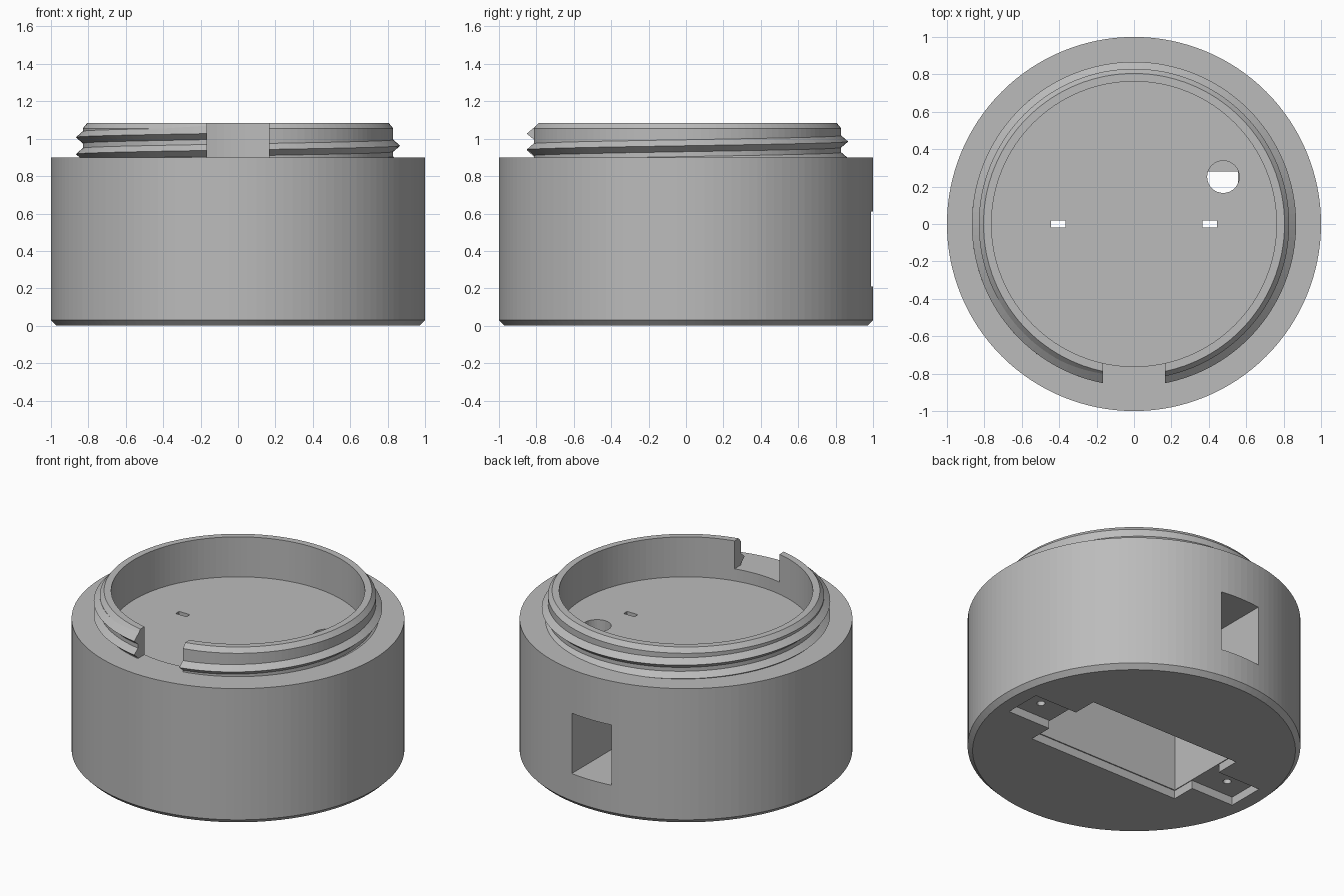
import bpy, bmesh, math
from mathutils import Matrix, Vector

if "Cube" in bpy.data.objects:
    bpy.data.objects.remove(bpy.data.objects["Cube"], do_unlink=True)

SEGMENTS = 128

grey = bpy.data.materials.new("plain_grey")
grey.use_nodes = True
grey.diffuse_color = (0.5, 0.5, 0.5, 1)
grey.node_tree.nodes["Principled BSDF"].inputs["Base Color"].default_value = (0.5, 0.5, 0.5, 1)


def finish(name, bm):
    bmesh.ops.recalc_face_normals(bm, faces=bm.faces)
    mesh = bpy.data.meshes.new(name)
    bm.to_mesh(mesh)
    bm.free()
    mesh.materials.append(grey)
    obj = bpy.data.objects.new(name, mesh)
    bpy.context.collection.objects.link(obj)
    return obj


def skin(bm, rings, around):
    """Join consecutive rings of vertices and cap both ends."""
    rings = [[bm.verts.new(p) for p in ring] for ring in rings]
    for a, b in zip(rings, rings[1:]):
        for i in range(around):
            j = (i + 1) % around
            bm.faces.new((a[i], a[j], b[j], b[i]))
    bm.faces.new(rings[0][::-1])
    bm.faces.new(rings[-1])


def lathe(name, profile):
    bm = bmesh.new()
    angles = [2 * math.pi * i / SEGMENTS for i in range(SEGMENTS)]
    skin(bm, [[(r * math.cos(a), r * math.sin(a), z) for a in angles]
              for r, z in profile], SEGMENTS)
    return finish(name, bm)


def box(name, low, high):
    low, high = Vector(low), Vector(high)
    bm = bmesh.new()
    bmesh.ops.create_cube(bm, size=1, matrix=Matrix.Translation((low + high) / 2)
                          @ Matrix.Diagonal((*(high - low), 1)))
    return finish(name, bm)


def rod(name, x, y, radius, low, high):
    bm = bmesh.new()
    bmesh.ops.create_cone(bm, cap_ends=True, segments=32, radius1=radius, radius2=radius,
                          depth=high - low,
                          matrix=Matrix.Translation((x, y, (low + high) / 2)))
    return finish(name, bm)


def cut(target, cutter, keep=False):
    cutter.hide_render = True
    mod = target.modifiers.new("cut", "BOOLEAN")
    mod.operation = "DIFFERENCE"
    mod.solver = "EXACT"
    mod.object = cutter
    bpy.context.view_layer.objects.active = target
    bpy.ops.object.modifier_apply(modifier=mod.name)
    if not keep:
        bpy.data.objects.remove(cutter, do_unlink=True)


# Round housing with chamfered foot, shoulder, neck and shallow tray
housing = lathe("housing", [(0.97, 0), (1, 0.03), (1, 0.9), (0.83, 0.9), (0.83, 1.055),
                            (0.805, 1.085), (0.762, 1.085), (0.762, 0.82)])

# Screw thread winding up the neck, crest pointing outward
bm = bmesh.new()
section = [(0.815, -0.045), (0.867, 0), (0.815, 0.045)]
loops = []
steps = 240
for i in range(steps + 1):
    turn = -0.85 + 1.85 * i / steps
    angle = 2 * math.pi * turn - math.pi / 2
    centre = 0.94 + 0.09 * turn
    loops.append([(r * math.cos(angle), r * math.sin(angle), centre + z) for r, z in section])
skin(bm, loops, len(section))
thread = finish("neck_thread", bm)

# Front notch through neck and thread
notch = box("notch_cutter", (-0.165, -1.2, 0.9), (0.165, -0.6, 1.3))
cut(thread, notch, keep=True)
cut(housing, notch)

# Underside compartment, shallow cover recess and fixing ears
cut(housing, box("compartment_cutter", (-0.555, -0.28, -0.1), (0.555, 0.28, 0.72)))
cut(housing, box("recess_cutter", (-0.56, -0.287, -0.1), (0.56, 0.287, 0.055)))
cut(housing, box("ear_cutter", (-0.875, -0.125, -0.1), (0.875, 0.125, 0.055)))

# Back window leading into the compartment
cut(housing, box("window_cutter", (-0.145, 0.2, 0.21), (0.145, 1.2, 0.61)))

# Screw holes in the ears and slots in the tray floor
for side in (-1, 1):
    cut(housing, rod("screw_cutter", side * 0.73, 0, 0.025, 0, 0.25))
    x = side * 0.405
    cut(housing, box("slot_cutter", (x - 0.04, -0.018, 0.65), (x + 0.04, 0.018, 0.9)))

# Round cable hole in the tray floor
cut(housing, rod("cable_cutter", 0.477, 0.252, 0.086, 0.7, 0.9))
